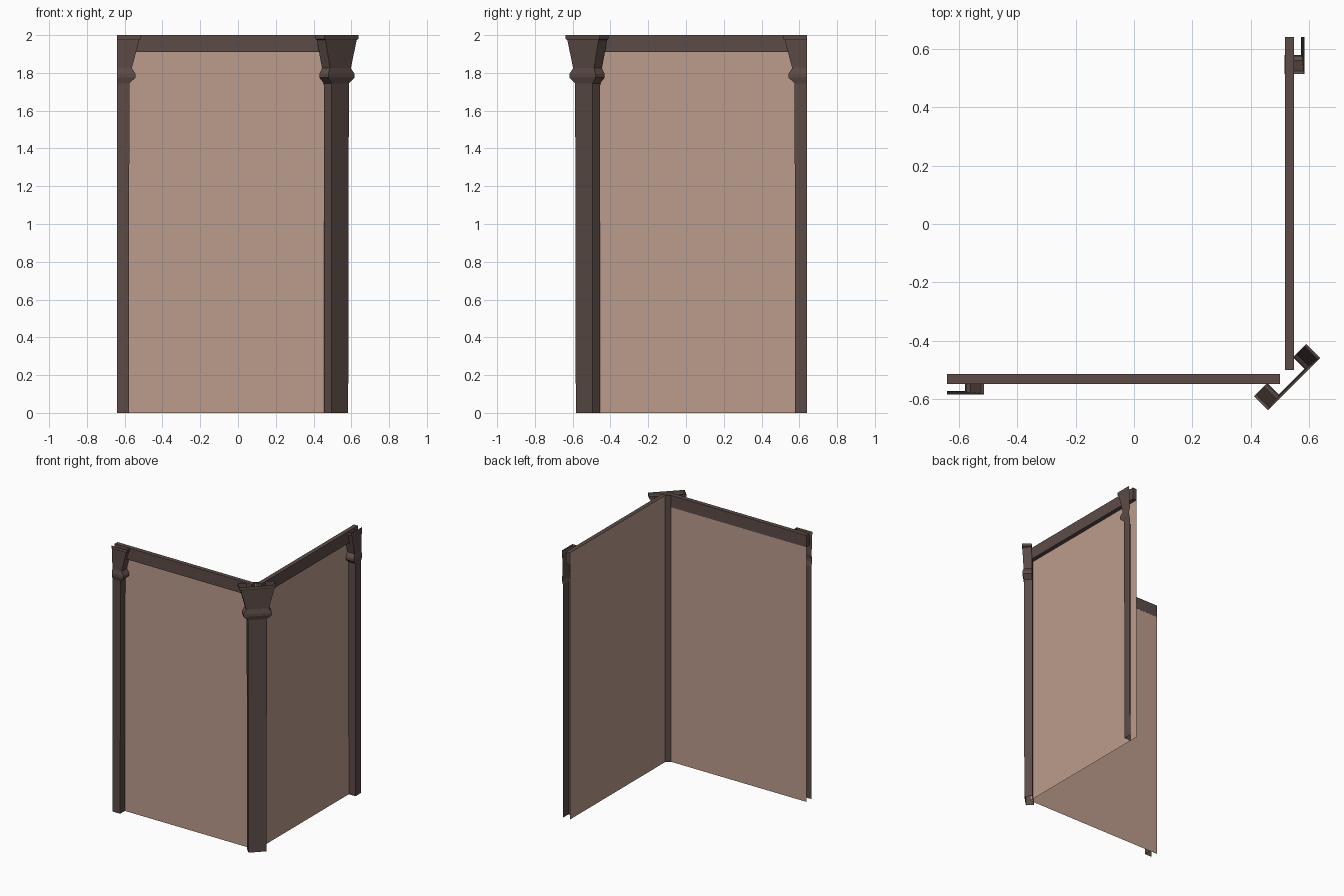
import bpy
import bmesh
from mathutils import Matrix

if "Cube" in bpy.data.objects:
    bpy.data.objects.remove(bpy.data.objects["Cube"])


def material(name, rgb):
    m = bpy.data.materials.new(name)
    m.diffuse_color = (*rgb, 1)
    m.use_nodes = True
    m.node_tree.nodes["Principled BSDF"].inputs["Base Color"].default_value = m.diffuse_color
    return m


WOOD = material("dark wood", (0.108, 0.072, 0.064))
PLASTER = material("tan plaster", (0.50, 0.335, 0.265))

BACK = -0.515      # inner face of the wall
END = -0.64        # free end of the wall
# pillar profile: height, half width, depth from the back
PROFILE = [(0, 0.062, 0.056), (1.745, 0.065, 0.058), (1.775, 0.098, 0.067),
           (1.795, 0.098, 0.067), (1.825, 0.078, 0.060), (1.975, 0.117, 0.065),
           (1.98, 0.127, 0.068), (2.0, 0.127, 0.068)]
# swaps the front wall onto the right side
SWAP = Matrix(((0, -1, 0, 0), (-1, 0, 0, 0), (0, 0, 1, 0), (0, 0, 0, 1)))


def finish(bm, name, mat, matrix=None):
    if matrix is not None:
        bm.transform(matrix)
        if matrix.determinant() < 0:
            bmesh.ops.reverse_faces(bm, faces=bm.faces[:])
    mesh = bpy.data.meshes.new(name)
    bm.to_mesh(mesh)
    bm.free()
    mesh.materials.append(mat)
    ob = bpy.data.objects.new(name, mesh)
    bpy.context.collection.objects.link(ob)
    return ob


def loft(name, section, closed, matrix):
    """Hollow, open-topped sheet lofted through the pillar profile."""
    bm = bmesh.new()
    rings = [[bm.verts.new((x, y, z)) for x, y in section(w, d)]
             for z, w, d in PROFILE]
    n = len(rings[0])
    for a, b in zip(rings, rings[1:]):
        for i in range(n if closed else n - 1):
            j = (i + 1) % n
            bm.faces.new((a[i], a[j], b[j], b[i]))
    return finish(bm, name, WOOD, matrix)


def box(name, lo, hi, mat, matrix):
    bm = bmesh.new()
    bmesh.ops.create_cube(bm, size=1)
    for v in bm.verts:
        v.co = [l + (c + 0.5) * (h - l) for c, l, h in zip(v.co, lo, hi)]
    return finish(bm, name, mat, matrix)


def wall_panel(name, matrix):
    bm = bmesh.new()
    bm.faces.new([bm.verts.new((x, BACK, z)) for x, z in
                  ((END, 0), (-BACK, 0), (-BACK, 2), (END, 2))])
    return finish(bm, name, PLASTER, matrix)


# Two walls: panel, top beam and the half pillar at the free end
for side, matrix, beam_back in (("front", Matrix(), BACK + 0.001),
                                ("right", SWAP, BACK - 0.001)):
    wall_panel(side + "_wall_panel", matrix)
    box(side + "_top_beam", (END, -0.547, 1.91), (0.5, beam_back, 2.0),
        WOOD, matrix)
    loft(side + "_end_half_pillar",
         lambda w, d: [(END, BACK - d), (END + w, BACK - d), (END + w, BACK)],
         False, matrix)

# Corner pillar, turned 45 degrees to face outward
loft("corner_pillar",
     lambda w, d: [(-w, -0.707 - d), (w, -0.707 - d), (w, -0.707), (-w, -0.707)],
     True, Matrix.Rotation(0.7853982, 4, 'Z'))
